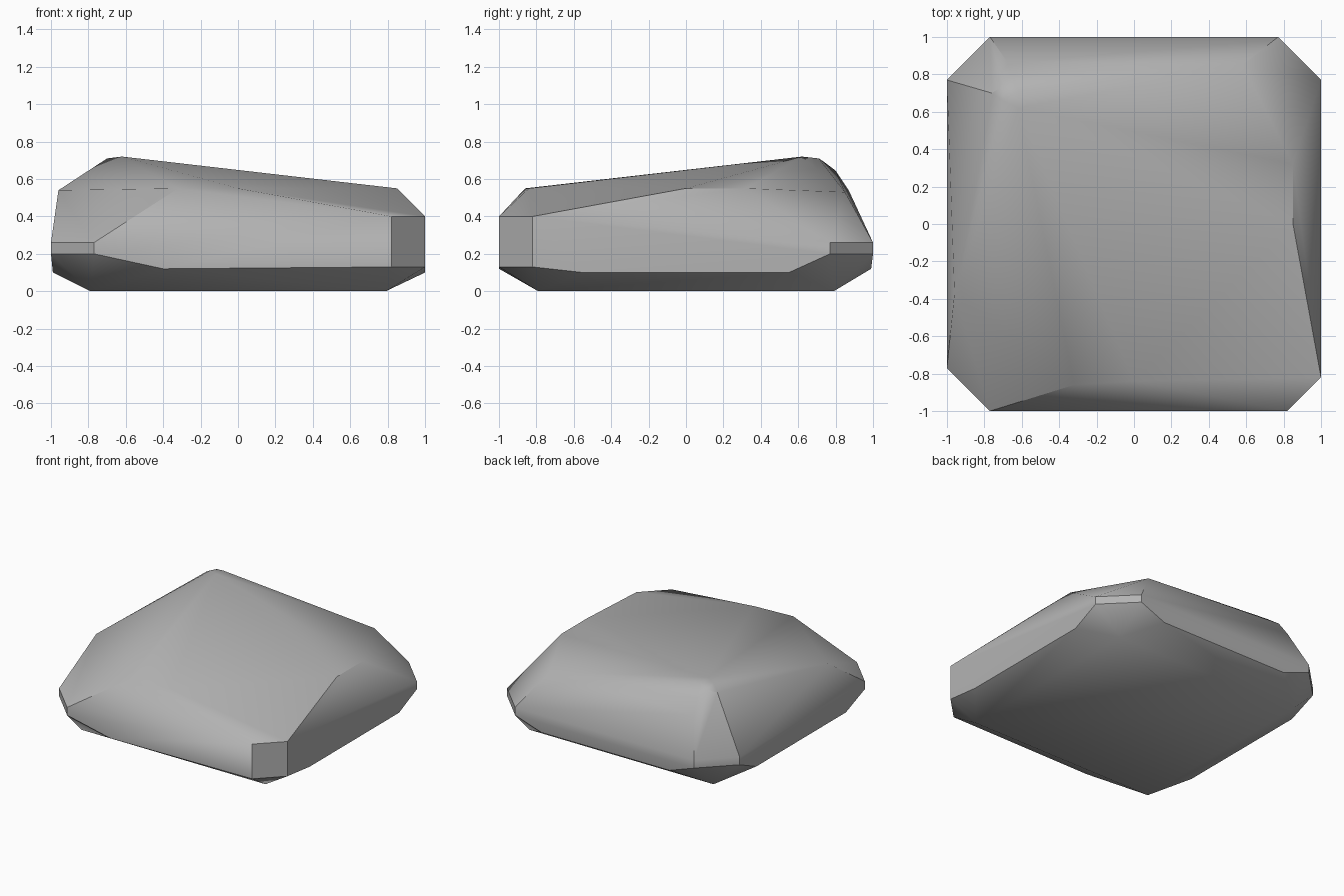
import bpy
import bmesh
import math

default_cube = bpy.data.objects.get("Cube")
if default_cube:
    bpy.data.objects.remove(default_cube, do_unlink=True)


def make_material(name, level):
    material = bpy.data.materials.new(name)
    material.use_nodes = True
    color = (level, level, level, 1)
    material.diffuse_color = color
    shader = next(n for n in material.node_tree.nodes if n.type == "BSDF_PRINCIPLED")
    shader.inputs["Base Color"].default_value = color
    return material


def convex_mesh(name, points):
    """Wrap the control points in a convex shell and merge its flat triangles."""
    bm = bmesh.new()
    for point in points:
        bm.verts.new(point)
    hull = bmesh.ops.convex_hull(bm, input=bm.verts[:])
    unused = {v for v in hull["geom_interior"] + hull["geom_unused"]
              if isinstance(v, bmesh.types.BMVert) and v.is_valid}
    bmesh.ops.delete(bm, geom=list(unused), context="VERTS")
    bmesh.ops.dissolve_limit(bm, angle_limit=math.radians(1),
                             verts=bm.verts[:], edges=bm.edges[:])
    bmesh.ops.recalc_face_normals(bm, faces=bm.faces[:])
    mesh = bpy.data.meshes.new(name)
    bm.to_mesh(mesh)
    bm.free()
    return mesh


def corner(side_x, side_y, cut, low, high):
    """Upright chamfer across one corner of the square footprint."""
    points = []
    for z in (low, high):
        points.append((side_x * cut, side_y, z))
        points.append((side_x, side_y * cut, z))
    return points


# Chamfered corners around the widest level
points = corner(1, -1, 0.82, 0.13, 0.40)
for side_x, side_y in ((1, 1), (-1, 1), (-1, -1)):
    points += corner(side_x, side_y, 0.77, 0.2, 0.26)

# Flat underside
base = 0.79
points += [(x, y, 0) for x in (-base, base) for y in (-base, base)]

# Lower edges of the four sides
for along in (-0.55, 0.55):
    points += [(1, along, 0.1), (-0.99, along, 0.1), (along, 0.99, 0.12)]
points += [(-0.4, -1, 0.12)]

# Upper shoulders
points += [(-0.32, -0.86, 0.55), (0, -0.84, 0.55), (-0.96, -0.37, 0.54),
           (0.85, 0, 0.55), (0.85, 0.32, 0.55), (0.58, 0.85, 0.53)]

# Rounded peak
points += [(-0.62, 0.62, 0.72), (-0.7, 0.66, 0.71), (-0.62, 0.71, 0.71),
           (-0.7, 0.74, 0.69), (-0.66, 0.8, 0.645), (-0.76, 0.7, 0.67),
           (-0.68, 0.87, 0.54)]

rock = bpy.data.objects.new("rock", convex_mesh("rock", points))
bpy.context.collection.objects.link(rock)
rock.data.materials.append(make_material("stone grey", 0.45))

# Soft shading with crisp main edges
bpy.ops.object.select_all(action="DESELECT")
rock.select_set(True)
bpy.context.view_layer.objects.active = rock
bpy.ops.object.shade_smooth_by_angle(angle=math.radians(32))
